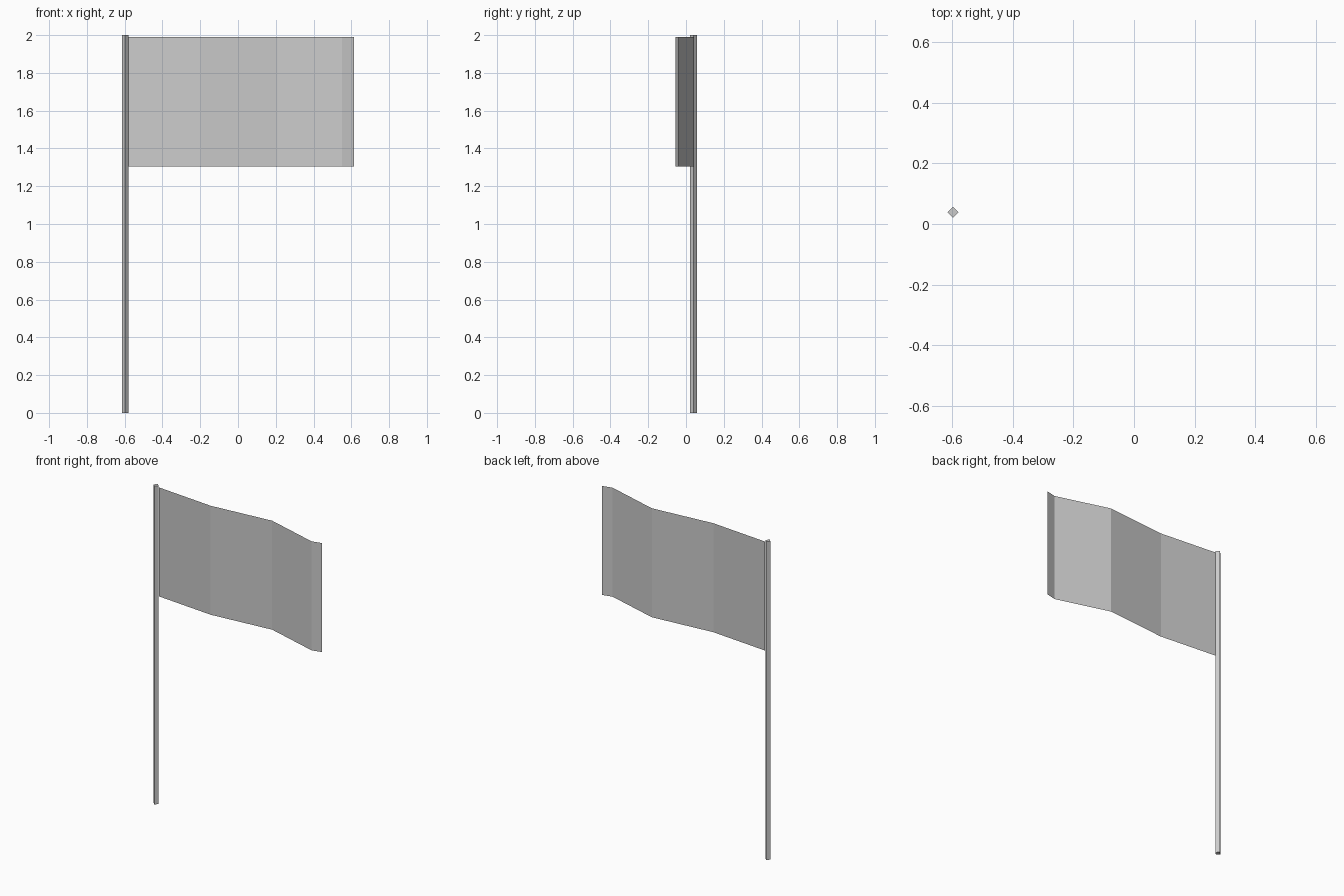
import bpy
import bmesh
from math import pi

default_cube = bpy.data.objects.get("Cube")
if default_cube:
    bpy.data.objects.remove(default_cube, do_unlink=True)

POLE_X, POLE_Y, POLE_RADIUS = -0.597, 0.039, 0.018
HEIGHT = 2.0
FLAG_BOTTOM, FLAG_TOP = 1.305, 1.99

grey = bpy.data.materials.new("plain_grey")
grey.use_nodes = True
colour = (0.6, 0.6, 0.6, 1)
grey.diffuse_color = colour
grey.node_tree.nodes["Principled BSDF"].inputs["Base Color"].default_value = colour


def add_object(name, bm):
    mesh = bpy.data.meshes.new(name)
    bm.to_mesh(mesh)
    bm.free()
    mesh.materials.append(grey)
    obj = bpy.data.objects.new(name, mesh)
    bpy.context.collection.objects.link(obj)
    return obj


# Four-sided pole with its corners towards the axes
bm = bmesh.new()
bmesh.ops.create_cone(bm, cap_ends=True, segments=4, radius1=POLE_RADIUS,
                      radius2=POLE_RADIUS, depth=HEIGHT)
# Put the corners exactly on the x and y axes
if max(v.co.x for v in bm.verts) < POLE_RADIUS * 0.9:
    from mathutils import Matrix
    bmesh.ops.rotate(bm, verts=bm.verts, matrix=Matrix.Rotation(pi / 4, 3, "Z"))
bmesh.ops.translate(bm, verts=bm.verts, vec=(POLE_X, POLE_Y, HEIGHT / 2))
add_object("pole", bm)

# Folded flag: a single sheet raised from a path
fold_path = [(POLE_X + POLE_RADIUS, 0.041), (-0.195, 0.007), (0.208, 0.043),
             (0.55, -0.056), (0.614, -0.041)]
bm = bmesh.new()
lower = [bm.verts.new((x, y, FLAG_BOTTOM)) for x, y in fold_path]
upper = [bm.verts.new((x, y, FLAG_TOP)) for x, y in fold_path]
for i in range(len(fold_path) - 1):
    bm.faces.new((lower[i], lower[i + 1], upper[i + 1], upper[i]))
add_object("flag", bm)
